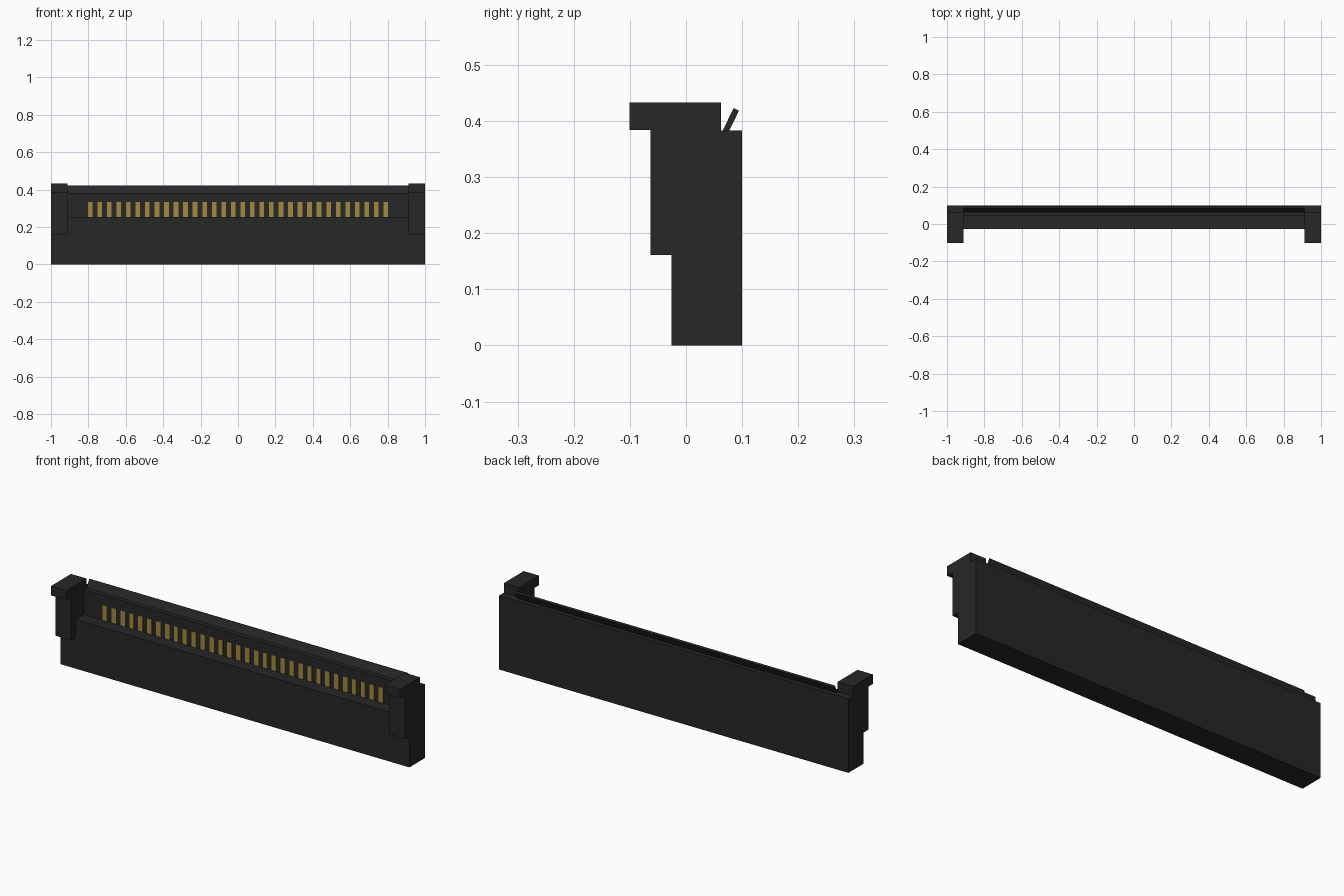
import bpy
import bmesh
from math import sin, cos, radians

if "Cube" in bpy.data.objects:
    bpy.data.objects.remove(bpy.data.objects["Cube"])


def material(name, color):
    m = bpy.data.materials.new(name)
    m.diffuse_color = (*color, 1)
    m.use_nodes = True
    m.node_tree.nodes["Principled BSDF"].inputs["Base Color"].default_value = m.diffuse_color
    return m


BLACK = material("black_plastic", (0.02, 0.02, 0.022))
GOLD = material("gold_contact", (0.36, 0.25, 0.05))


def extrude(name, profile, x0, x1, mat):
    """Extrude a closed (y, z) profile along x."""
    bm = bmesh.new()
    face = bm.faces.new([bm.verts.new((x0, y, z)) for y, z in profile])
    ext = bmesh.ops.extrude_face_region(bm, geom=[face])
    moved = [g for g in ext["geom"] if isinstance(g, bmesh.types.BMVert)]
    bmesh.ops.translate(bm, verts=moved, vec=(x1 - x0, 0, 0))
    bmesh.ops.recalc_face_normals(bm, faces=bm.faces)
    mesh = bpy.data.meshes.new(name)
    bm.to_mesh(mesh)
    bm.free()
    mesh.materials.append(mat)
    obj = bpy.data.objects.new(name, mesh)
    bpy.context.collection.objects.link(obj)
    return obj


def mirror_x(obj):
    obj.modifiers.new("mirror", 'MIRROR').use_axis[0] = True


# Housing: thick base stepping back to a thin rear wall
WALL_Y = 0.042
extrude("housing", [(-0.026, 0), (0.1, 0), (0.1, 0.383), (WALL_Y, 0.383),
                    (WALL_Y, 0.255), (-0.026, 0.255)], -1, 1, BLACK)

# End latches with an overhanging head
latch = extrude("end_latch", [(-0.063, 0.161), (0.062, 0.161), (0.062, 0.433),
                              (-0.101, 0.433), (-0.101, 0.384), (-0.063, 0.384)],
                0.912, 1, BLACK)
mirror_x(latch)

# Thin lip leaning backward along the top of the wall
a = radians(26)
y, z, t, h = 0.063, 0.378, 0.0105, 0.05
extrude("leaning_lip", [(y, z), (y + t * cos(a), z - t * sin(a)),
                        (y + t * cos(a) + h * sin(a), z - t * sin(a) + h * cos(a)),
                        (y + h * sin(a), z + h * cos(a))], -0.912, 0.912, BLACK)

# Row of contacts on the front of the wall
COUNT, WIDTH, HALF = 32, 0.025, 0.803
pitch = (2 * HALF - WIDTH) / (COUNT - 1)
for i in range(COUNT):
    x = -HALF + i * pitch
    extrude(f"contact_{i + 1}", [(WALL_Y - 0.003, 0.255), (WALL_Y + 0.003, 0.255),
                                 (WALL_Y + 0.003, 0.334), (WALL_Y - 0.003, 0.334)],
            x, x + WIDTH, GOLD)
